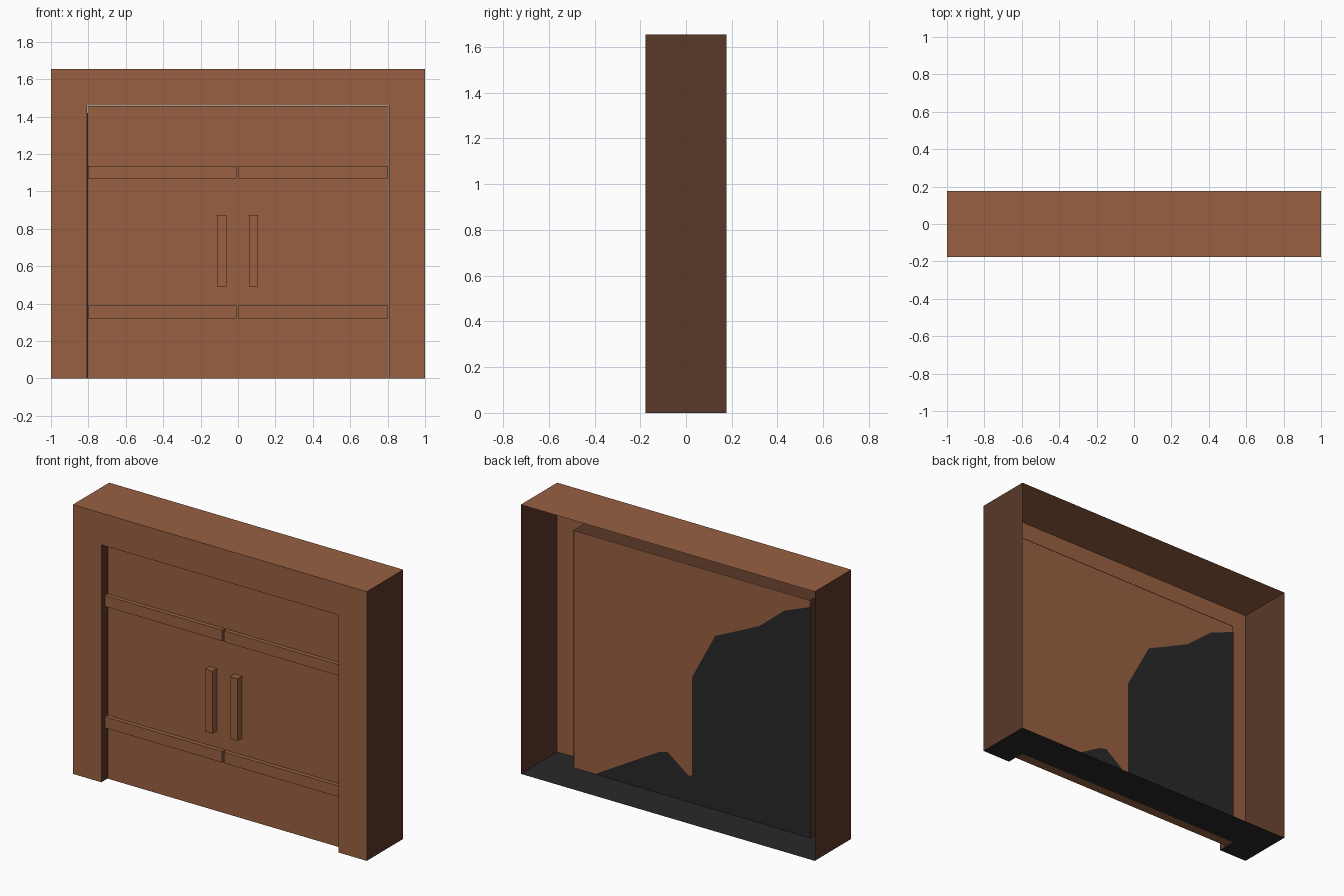
import bpy, bmesh

if "Cube" in bpy.data.objects:
    bpy.data.objects.remove(bpy.data.objects["Cube"])


def material(name, rgb):
    m = bpy.data.materials.new(name)
    m.diffuse_color = (*rgb, 1)
    m.use_nodes = True
    m.node_tree.nodes["Principled BSDF"].inputs["Base Color"].default_value = m.diffuse_color
    return m


BROWN = material("brown wood", (0.315, 0.118, 0.054))
DARK = material("dark brown wood", (0.101, 0.041, 0.022))
BLACK = material("charcoal", (0.022, 0.022, 0.022))

FRONT, BACK, TOP = -0.177, 0.177, 1.655     # outer shell
OX, OZ = 0.806, 1.46                        # front opening half width and height
PF, PB = -0.117, -0.058                     # door panel front and back


def finish(name, bm, mat):
    me = bpy.data.meshes.new(name)
    bm.to_mesh(me)
    bm.free()
    me.materials.append(mat)
    ob = bpy.data.objects.new(name, me)
    bpy.context.collection.objects.link(ob)
    return ob


def sheet(name, faces, mat):
    """Open sheet made of flat polygons."""
    bm = bmesh.new()
    for pts in faces:
        bm.faces.new([bm.verts.new(p) for p in pts])
    bmesh.ops.remove_doubles(bm, verts=bm.verts, dist=1e-5)
    return finish(name, bm, mat)


def box(name, lo, hi, mat):
    bm = bmesh.new()
    bmesh.ops.create_cube(bm, size=1)
    for v in bm.verts:
        v.co = [lo[i] if v.co[i] < 0 else hi[i] for i in range(3)]
    return finish(name, bm, mat)


# front surround, an upside-down U
u_shape = [(-1, 0), (-OX, 0), (-OX, OZ), (OX, OZ), (OX, 0), (1, 0), (1, TOP), (-1, TOP)]
sheet("front_surround", [[(x, FRONT, z) for x, z in u_shape]], BROWN)

# top and sides, open at the back
sheet("top", [[(-1, FRONT, TOP), (1, FRONT, TOP), (1, BACK, TOP), (-1, BACK, TOP)]], BROWN)
sheet("left_side", [[(-1, BACK, 0), (-1, FRONT, 0), (-1, FRONT, TOP), (-1, BACK, TOP)]], DARK)
sheet("right_side", [[(1, FRONT, 0), (1, BACK, 0), (1, BACK, TOP), (1, FRONT, TOP)]], DARK)

# dark lining of the opening
lining = [(-OX, 0), (-OX, OZ), (OX, OZ), (OX, 0)]
sheet("opening_lining",
      [[(a[0], FRONT, a[1]), (a[0], PB, a[1]), (b[0], PB, b[1]), (b[0], FRONT, b[1])]
       for a, b in zip(lining, lining[1:])], DARK)

# floor with a notch for the opening
floor = [(-1, FRONT), (-1, BACK), (1, BACK), (1, FRONT),
         (OX, FRONT), (OX, PB), (-OX, PB), (-OX, FRONT)]
sheet("floor", [[(x, y, 0) for x, y in floor]], BLACK)

# door panel, just inside the lining, and the charcoal patch on its back
GAP = 0.002
box("door_panel", (-OX + GAP, PF, 0), (OX - GAP, PB, OZ - GAP), BROWN)
patch = [(0.66, 0.0), (0.35, 0.18), (0.22, 0.255), (0.165, 0.27), (0.02, 0.16), (0, 0.17),
         (0, 0.77), (-0.16, 1.07), (-0.29, 1.13), (-0.46, 1.21), (-0.63, 1.35),
         (-OX, 1.42), (-OX, 0)]
sheet("back_patch", [[(x, PB + 0.002, z) for x, z in patch]], BLACK)

# trim bars and handles on both doors
for side, x0, x1, h0, h1 in (("left", -0.803, -0.008, -0.112, -0.062),
                             ("right", 0.004, 0.803, 0.058, 0.108)):
    for level, z in (("lower", 0.322), ("upper", 1.068)):
        box(f"{side}_{level}_trim", (x0, -0.143, z), (x1, PF, z + 0.068), BROWN)
    box(f"{side}_handle", (h0, -0.16, 0.492), (h1, PF, 0.875), BROWN)
